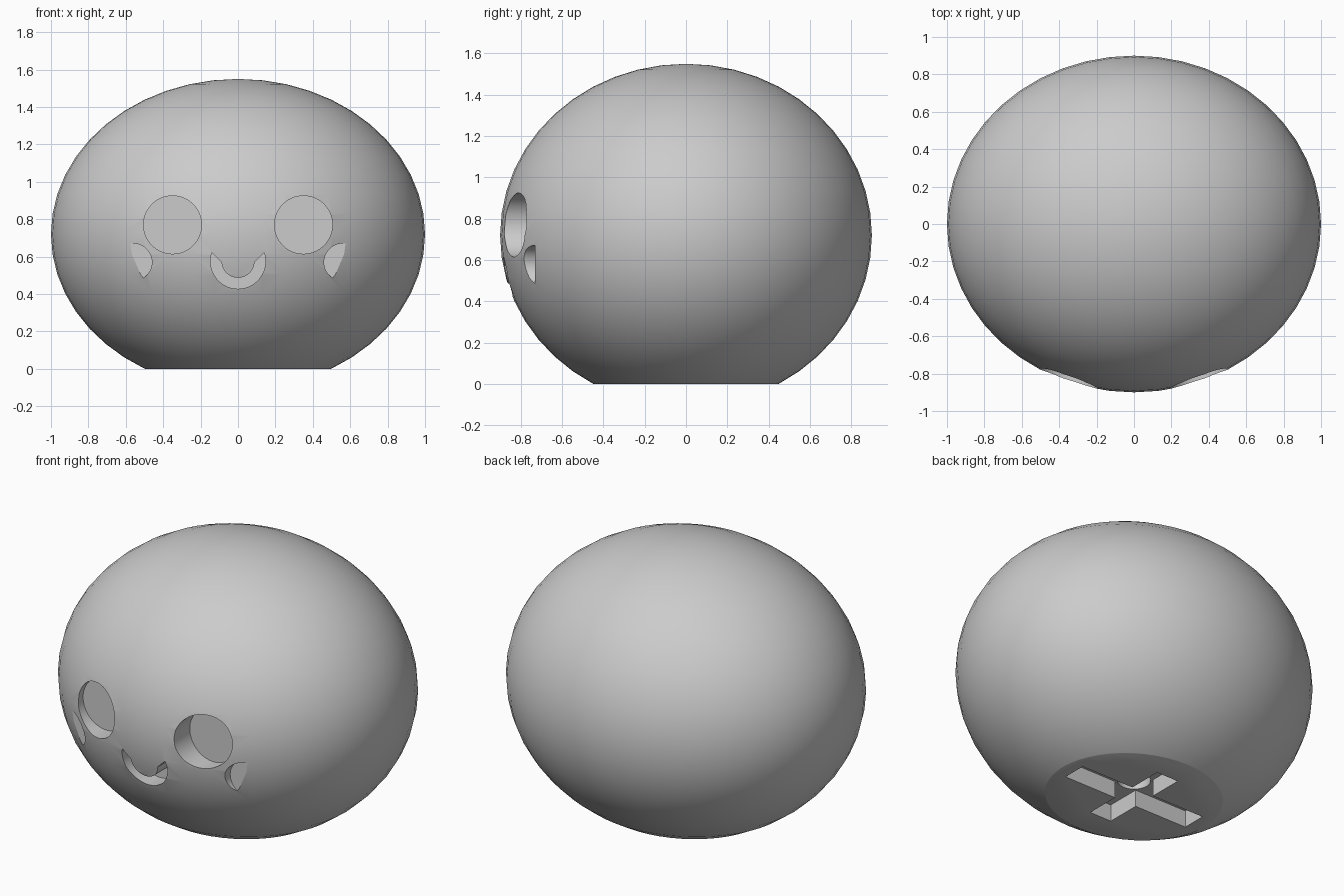
import bpy, bmesh, math
from mathutils import Matrix, Vector

if "Cube" in bpy.data.objects:
    bpy.data.objects.remove(bpy.data.objects["Cube"])

FACE_FLOOR = -0.73   # shared depth of all face recesses


def make_object(name, bm):
    bmesh.ops.recalc_face_normals(bm, faces=bm.faces)
    mesh = bpy.data.meshes.new(name)
    bm.to_mesh(mesh)
    bm.free()
    obj = bpy.data.objects.new(name, mesh)
    bpy.context.collection.objects.link(obj)
    return obj


def prism(name, outline, start, along):
    """Solid made by sweeping a closed 3D outline along a vector."""
    bm = bmesh.new()
    face = bm.faces.new([bm.verts.new(Vector(p) + Vector(start)) for p in outline])
    swept = bmesh.ops.extrude_face_region(bm, geom=[face], use_keep_orig=True)
    verts = [v for v in swept["geom"] if isinstance(v, bmesh.types.BMVert)]
    bmesh.ops.translate(bm, verts=verts, vec=along)
    return make_object(name, bm)


def arc(radius, first, last, steps):
    angles = [math.radians(first + (last - first) * i / steps) for i in range(steps + 1)]
    return [(radius * math.cos(a), radius * math.sin(a)) for a in angles]


def face_cutter(name, points, x, z):
    """Cutter pushed into the front down to the shared floor."""
    return prism(name, [(u, 0, v) for u, v in points], (x, FACE_FLOOR, z), (0, -0.5, 0))


def base_cutter(name, points, depth):
    """Cutter pushed up into the flat base."""
    return prism(name, [(u, v, 0) for u, v in points], (0, 0, -0.1), (0, 0, depth + 0.1))


def rectangle(x, y):
    return [(-x, -y), (x, -y), (x, y), (-x, y)]


# Body: squashed sphere with a flat base
bm = bmesh.new()
bmesh.ops.create_uvsphere(bm, u_segments=48, v_segments=24, radius=1)
bmesh.ops.transform(bm, verts=bm.verts,
                    matrix=Matrix.Translation((0, 0, 0.72)) @ Matrix.Diagonal((1, 0.9, 0.83, 1)))
bmesh.ops.bisect_plane(bm, geom=bm.verts[:] + bm.edges[:] + bm.faces[:],
                       plane_co=(0, 0, 0), plane_no=(0, 0, -1), clear_outer=True)
bmesh.ops.holes_fill(bm, edges=[e for e in bm.edges if e.is_boundary], sides=0)
body = make_object("body", bm)

# Face recesses: eyes, cheeks and a smile
cutters = []
for side, label in ((1, "left"), (-1, "right")):
    cutters.append(face_cutter(label + "_eye_cutter", arc(0.155, 0, 360, 64)[:-1], side * 0.35, 0.77))
    cutters.append(face_cutter(label + "_cheek_cutter", arc(0.1, 0, 360, 48)[:-1], side * 0.56, 0.57))
smile = arc(0.147, 18, -198, 32) + arc(0.088, -177, -3, 24)
cutters.append(face_cutter("smile_cutter", smile, 0, 0.575))

# Base recesses: cross slot with a deeper round socket
cutters.append(base_cutter("long_slot_cutter", rectangle(0.42, 0.072), 0.1))
cutters.append(base_cutter("short_slot_cutter", rectangle(0.072, 0.28), 0.1))
cutters.append(base_cutter("socket_cutter", arc(0.09, 0, 360, 32)[:-1], 0.05))
cutters[-1].location.z = 0.2   # starts inside the slot

for cutter in cutters:
    cut = body.modifiers.new(cutter.name, "BOOLEAN")
    cut.operation = "DIFFERENCE"
    cut.solver = "EXACT"
    cut.object = cutter

# Bake the cuts, then drop the cutters
bpy.context.view_layer.update()
graph = bpy.context.evaluated_depsgraph_get()
carved = bpy.data.meshes.new_from_object(body.evaluated_get(graph))
body.modifiers.clear()
body.data = carved
for cutter in cutters:
    bpy.data.objects.remove(cutter)

# Single grey finish
grey = bpy.data.materials.new("plain_grey")
grey.use_nodes = True
colour = (0.6, 0.6, 0.6, 1)
grey.diffuse_color = colour
grey.node_tree.nodes["Principled BSDF"].inputs["Base Color"].default_value = colour
body.data.materials.clear()
body.data.materials.append(grey)

# Smooth shell with crisp recess edges
bpy.ops.object.select_all(action="DESELECT")
body.select_set(True)
bpy.context.view_layer.objects.active = body
bpy.ops.object.shade_smooth_by_angle(angle=math.radians(30))
